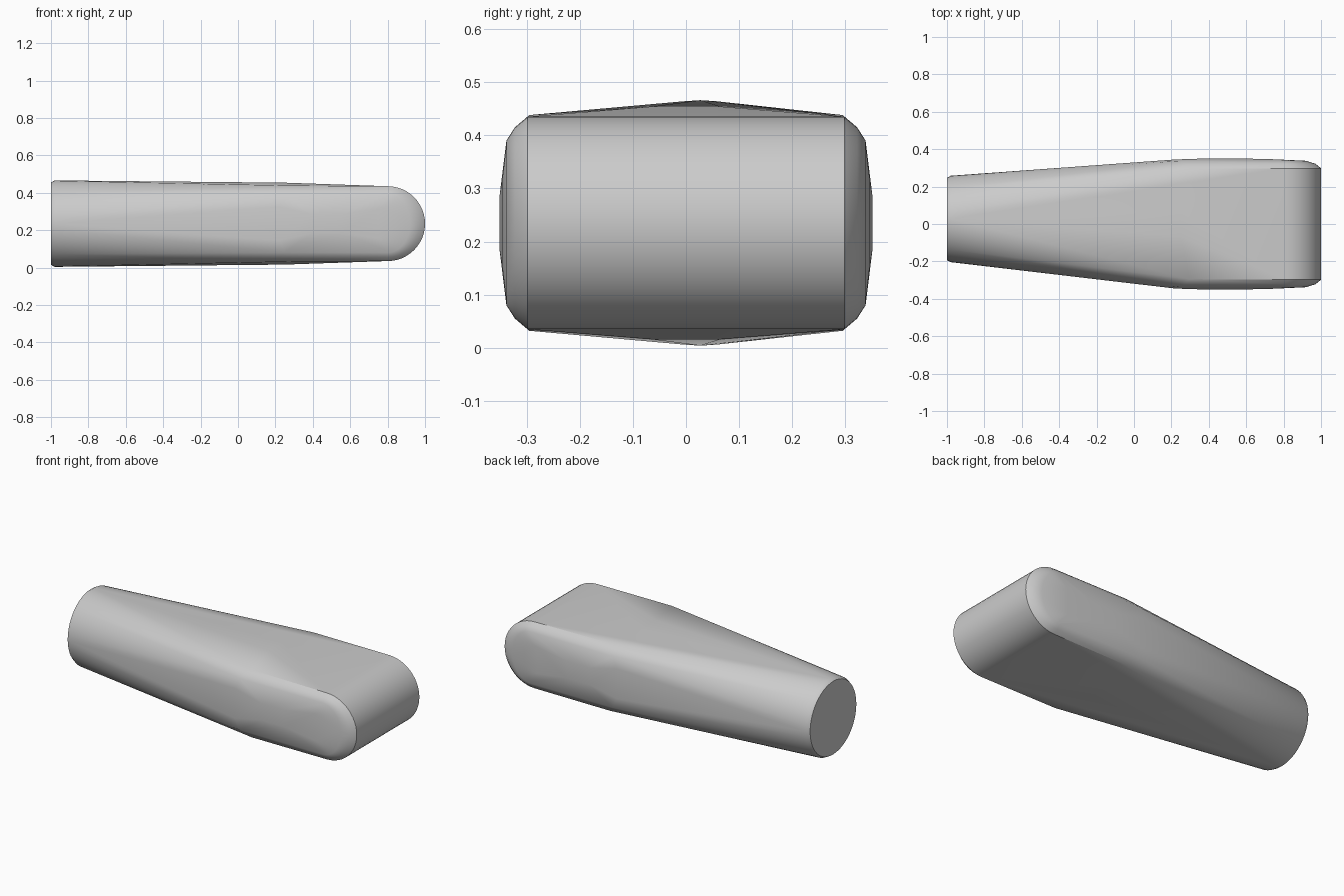
import bpy, bmesh, math

cube = bpy.data.objects.get("Cube")
if cube:
    bpy.data.objects.remove(cube, do_unlink=True)

MID = 0.235  # height of the central axis
points = []


def neck_ring(x, radius, count=48):
    """Circle across the x axis."""
    for i in range(count):
        a = math.tau * i / count
        points.append((x, 0.027 + radius * math.sin(a), MID + radius * math.cos(a)))


def nose_arc(y, radius, reach, count=24):
    """Half round profile of the wide end, mirrored to both sides."""
    for i in range(count + 1):
        a = math.pi * (i / count - 0.5)
        for side in (-1, 1):
            points.append((0.8 + reach * math.cos(a), side * y, MID + radius * math.sin(a)))


def mirrored(x, y, h):
    """One point repeated across both middle planes."""
    for side in (-1, 1):
        for up in (-1, 1):
            points.append((x, side * y, MID + up * h))


# Round narrow end with a slight chamfer
neck_ring(-1.0, 0.22)
neck_ring(-0.98, 0.231)

# Wide end with rounded flanks
nose_arc(0.298, 0.2, 0.2)
nose_arc(0.322, 0.18, 0.17)
nose_arc(0.338, 0.155, 0.12)

# Gentle swelling of the broad faces and flanks
mirrored(0.25, 0.065, 0.219)
for x, y, h in ((0.3, 0.295, 0.203), (0.25, 0.338, 0.155), (0.22, 0.345, 0.09),
                (0.4, 0.351, 0.05), (0.55, 0.351, 0.05), (0.75, 0.346, 0.08)):
    mirrored(x, y, h)

# Stretch one skin over all the sections
bm = bmesh.new()
for p in points:
    bm.verts.new(p)
hull = bmesh.ops.convex_hull(bm, input=bm.verts[:])
loose = {v for v in hull["geom_interior"] + hull["geom_unused"]
         if isinstance(v, bmesh.types.BMVert) and not v.link_faces}
bmesh.ops.delete(bm, geom=list(loose), context='VERTS')
bmesh.ops.dissolve_limit(bm, angle_limit=math.radians(0.5), verts=bm.verts[:], edges=bm.edges[:])
bmesh.ops.recalc_face_normals(bm, faces=bm.faces[:])
mesh = bpy.data.meshes.new("tapered_body")
bm.to_mesh(mesh)
bm.free()

body = bpy.data.objects.new("tapered_body", mesh)
bpy.context.collection.objects.link(body)

grey = bpy.data.materials.new("light grey")
grey.use_nodes = True
colour = (0.6, 0.6, 0.6, 1)
grey.diffuse_color = colour
grey.node_tree.nodes["Principled BSDF"].inputs["Base Color"].default_value = colour
mesh.materials.append(grey)

bpy.ops.object.select_all(action='DESELECT')
body.select_set(True)
bpy.context.view_layer.objects.active = body
bpy.ops.object.shade_smooth_by_angle(angle=math.radians(30))
